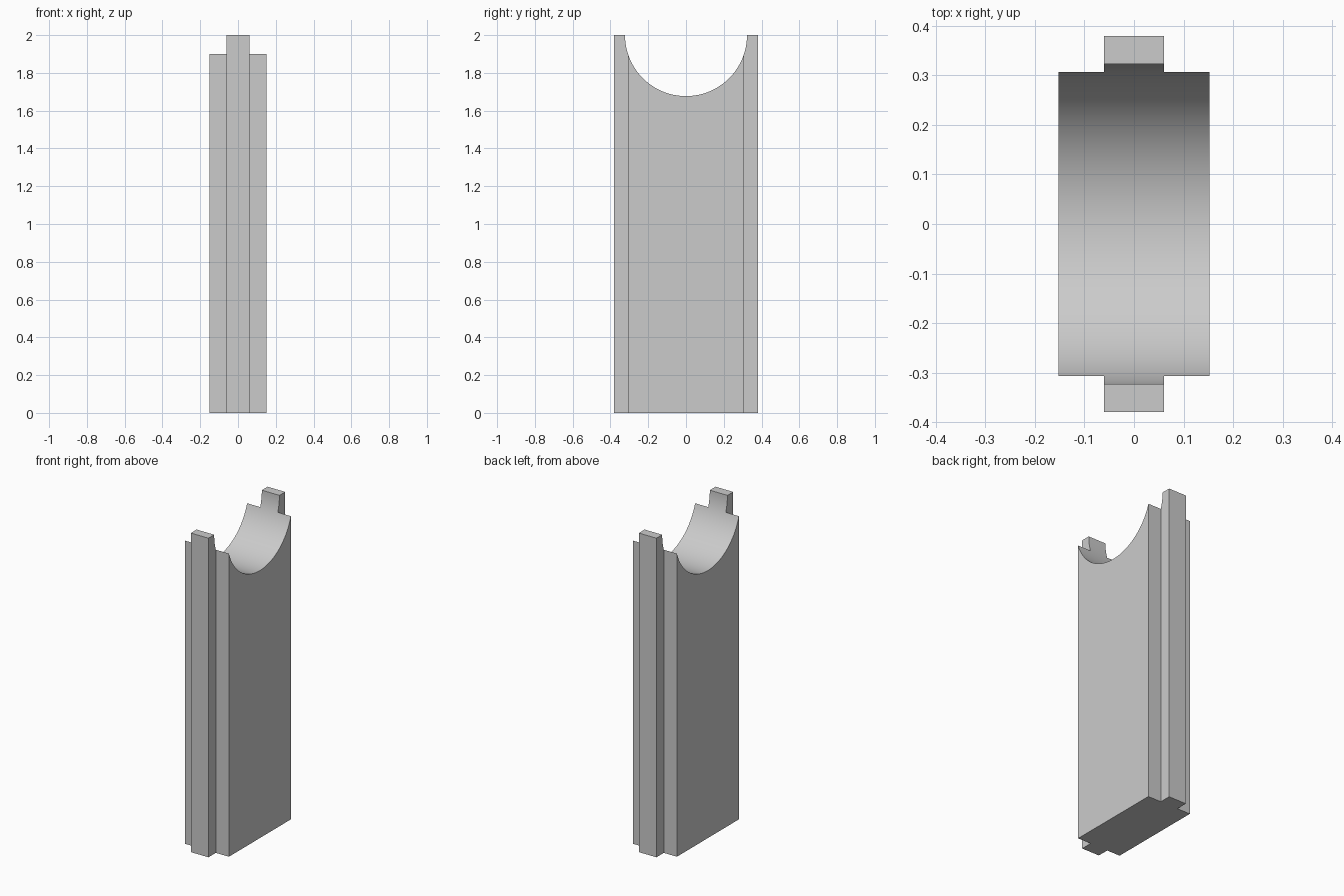
import bpy
import bmesh
import math

if "Cube" in bpy.data.objects:
    bpy.data.objects.remove(bpy.data.objects["Cube"], do_unlink=True)

HEIGHT = 2.0
HALF_WIDTH, TONGUE_HALF_WIDTH = 0.152, 0.061
HALF_DEPTH, TONGUE_DEPTH = 0.307, 0.38
SADDLE_RADIUS = 0.323

grey = bpy.data.materials.new("plain grey")
grey.use_nodes = True
colour = (0.6, 0.6, 0.6, 1.0)
grey.diffuse_color = colour
grey.node_tree.nodes["Principled BSDF"].inputs["Base Color"].default_value = colour

# Post: half outline of the plan, turned half round and extruded upwards
half = [(HALF_WIDTH, -HALF_DEPTH), (HALF_WIDTH, HALF_DEPTH),
        (TONGUE_HALF_WIDTH, HALF_DEPTH), (TONGUE_HALF_WIDTH, TONGUE_DEPTH),
        (-TONGUE_HALF_WIDTH, TONGUE_DEPTH), (-TONGUE_HALF_WIDTH, HALF_DEPTH)]
outline = half + [(-x, -y) for x, y in half]

bm = bmesh.new()
base = bm.faces.new([bm.verts.new((x, y, 0)) for x, y in outline])
top = bmesh.ops.extrude_face_region(bm, geom=[base])["geom"]
bmesh.ops.translate(bm, vec=(0, 0, HEIGHT),
                    verts=[v for v in top if isinstance(v, bmesh.types.BMVert)])
bmesh.ops.recalc_face_normals(bm, faces=bm.faces)
mesh = bpy.data.meshes.new("tongued_post")
bm.to_mesh(mesh)
bm.free()
mesh.materials.append(grey)
post = bpy.data.objects.new("tongued_post", mesh)
bpy.context.collection.objects.link(post)

# Round saddle cut across the top
bpy.ops.mesh.primitive_cylinder_add(vertices=128, radius=SADDLE_RADIUS, depth=1,
                                    location=(0, 0, HEIGHT),
                                    rotation=(0, math.pi / 2, 0))
cutter = bpy.context.object
cutter.name = "saddle_cutter"
cutter.data.materials.append(grey)

bpy.ops.object.select_all(action="DESELECT")
post.select_set(True)
bpy.context.view_layer.objects.active = post
cut = post.modifiers.new("saddle", "BOOLEAN")
cut.operation = "DIFFERENCE"
cut.solver = "EXACT"
cut.object = cutter
bpy.ops.object.modifier_apply(modifier=cut.name)
bpy.data.objects.remove(cutter, do_unlink=True)

bpy.ops.object.shade_smooth_by_angle(angle=math.radians(30))
